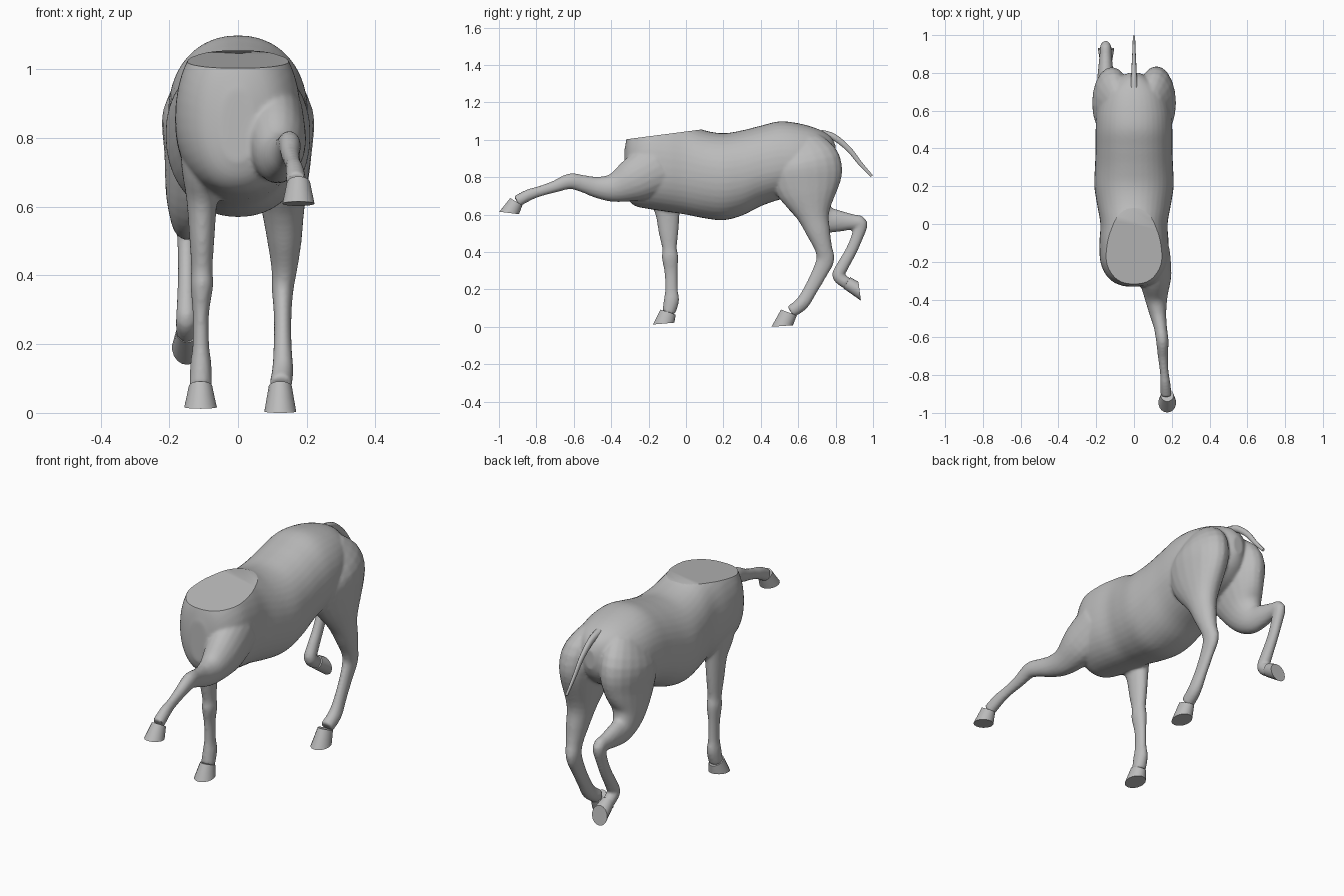
import bpy, bmesh, math
from mathutils import Vector

cube = bpy.data.objects.get("Cube")
if cube:
    bpy.data.objects.remove(cube)

GREY = (0.5, 0.5, 0.5, 1.0)
mat = bpy.data.materials.new("plain grey")
mat.use_nodes = True
mat.diffuse_color = GREY
bsdf = mat.node_tree.nodes["Principled BSDF"]
bsdf.inputs["Base Color"].default_value = GREY
bsdf.inputs["Roughness"].default_value = 0.7


def spline(rows, steps):
    """Resample rows of numbers with a Catmull-Rom curve."""
    out = []
    for i in range(len(rows) - 1):
        p0, p1, p2, p3 = (rows[max(0, min(len(rows) - 1, i + k))] for k in (-1, 0, 1, 2))
        for s in range(steps):
            t = s / steps
            out.append([0.5 * (2 * b + (c - a) * t + (2 * a - 5 * b + 4 * c - d) * t * t
                               + (3 * b - a - 3 * c + d) * t ** 3)
                        for a, b, c, d in zip(p0, p1, p2, p3)])
    out.append(list(rows[-1]))
    return out


def skin(bm, rings):
    """Bridge a list of closed rings and cap both ends."""
    loops = [[bm.verts.new(p) for p in ring] for ring in rings]
    n = len(loops[0])
    faces = [bm.faces.new(loops[0]), bm.faces.new(loops[-1][::-1])]
    for a, b in zip(loops, loops[1:]):
        for i in range(n):
            faces.append(bm.faces.new((a[i], b[i], b[(i + 1) % n], a[(i + 1) % n])))
    bmesh.ops.recalc_face_normals(bm, faces=faces)


def limb(bm, stations, steps=4, sides=20):
    """Tube through (x, y, z, half width, half depth), bending in the side plane."""
    pts = spline(stations, steps)
    rings = []
    for i, (x, y, z, rx, r) in enumerate(pts):
        a, b = pts[max(i - 1, 0)], pts[min(i + 1, len(pts) - 1)]
        t = Vector((0, b[1] - a[1], b[2] - a[2])).normalized()
        n = Vector((0, -t.z, t.y))
        rings.append([Vector((x + rx * math.cos(w), y, z)) + n * r * math.sin(w)
                      for w in (math.tau * k / sides for k in range(sides))])
    skin(bm, rings)


def trunk(bm, stations, sides=40):
    """Barrel through (y, top z, widest z, bottom z, half width)."""
    rings = []
    for y, zt, zc, zb, w in spline(stations, 4):
        ring = []
        for k in range(sides):
            a = math.tau * k / sides
            c, s = math.cos(a), math.sin(a)
            h = zt - zc if s > 0 else zc - zb
            ring.append((math.copysign(abs(c) ** 0.93, c) * w, y,
                         zc + math.copysign(abs(s) ** 0.93, s) * h))
        rings.append(ring)
    skin(bm, rings)


def make_object(name, bm):
    me = bpy.data.meshes.new(name)
    bm.to_mesh(me)
    bm.free()
    me.materials.append(mat)
    ob = bpy.data.objects.new(name, me)
    bpy.context.collection.objects.link(ob)
    return ob


def smooth(ob, angle):
    bpy.ops.object.select_all(action='DESELECT')
    ob.select_set(True)
    bpy.context.view_layer.objects.active = ob
    bpy.ops.object.shade_smooth_by_angle(angle=math.radians(angle))


body = bmesh.new()

# Barrel, chest and croup
trunk(body, [
    (-0.33, 0.94, 0.83, 0.73, 0.05), (-0.31, 1.03, 0.85, 0.68, 0.105),
    (-0.27, 1.08, 0.86, 0.645, 0.148), (-0.2, 1.12, 0.86, 0.63, 0.178),
    (-0.1, 1.12, 0.85, 0.615, 0.183), (0.0, 1.09, 0.84, 0.60, 0.178),
    (0.1, 1.05, 0.82, 0.58, 0.195), (0.2, 1.035, 0.81, 0.57, 0.21),
    (0.3, 1.05, 0.82, 0.595, 0.207), (0.4, 1.075, 0.85, 0.645, 0.203),
    (0.5, 1.098, 0.87, 0.68, 0.203), (0.6, 1.088, 0.88, 0.71, 0.195),
    (0.7, 1.06, 0.90, 0.75, 0.16), (0.77, 1.02, 0.92, 0.81, 0.08),
    (0.80, 0.97, 0.92, 0.87, 0.03)])

# Standing foreleg
limb(body, [
    (-0.10, -0.14, 0.86, 0.07, 0.12), (-0.105, -0.12, 0.72, 0.06, 0.10),
    (-0.105, -0.10, 0.62, 0.045, 0.068), (-0.105, -0.093, 0.5, 0.036, 0.052),
    (-0.105, -0.088, 0.42, 0.031, 0.039), (-0.105, -0.085, 0.37, 0.033, 0.044),
    (-0.108, -0.08, 0.29, 0.024, 0.035), (-0.108, -0.078, 0.2, 0.024, 0.034),
    (-0.108, -0.078, 0.14, 0.031, 0.041), (-0.109, -0.093, 0.075, 0.033, 0.035)])

# Outstretched foreleg
limb(body, [
    (0.10, -0.14, 0.86, 0.09, 0.14), (0.11, -0.27, 0.79, 0.088, 0.12),
    (0.115, -0.38, 0.745, 0.063, 0.08), (0.125, -0.47, 0.745, 0.046, 0.058),
    (0.14, -0.55, 0.765, 0.035, 0.046), (0.15, -0.62, 0.778, 0.033, 0.042),
    (0.153, -0.70, 0.75, 0.027, 0.032), (0.16, -0.78, 0.725, 0.023, 0.028),
    (0.165, -0.84, 0.705, 0.027, 0.031), (0.17, -0.905, 0.67, 0.03, 0.032)])

# Standing hind leg
limb(body, [
    (0.08, 0.60, 0.99, 0.075, 0.12), (0.113, 0.635, 0.88, 0.105, 0.19),
    (0.122, 0.65, 0.75, 0.092, 0.178), (0.13, 0.68, 0.6, 0.064, 0.09),
    (0.135, 0.71, 0.5, 0.05, 0.063), (0.135, 0.735, 0.42, 0.038, 0.047),
    (0.13, 0.745, 0.36, 0.032, 0.048), (0.13, 0.715, 0.29, 0.026, 0.042),
    (0.13, 0.667, 0.2, 0.026, 0.037), (0.13, 0.62, 0.125, 0.031, 0.037),
    (0.124, 0.56, 0.08, 0.033, 0.034)])

# Raised hind leg
limb(body, [
    (-0.08, 0.60, 0.99, 0.075, 0.12), (-0.113, 0.635, 0.88, 0.105, 0.19),
    (-0.122, 0.65, 0.75, 0.092, 0.17), (-0.14, 0.68, 0.64, 0.07, 0.11),
    (-0.148, 0.74, 0.578, 0.05, 0.076), (-0.15, 0.82, 0.565, 0.04, 0.057),
    (-0.15, 0.89, 0.56, 0.033, 0.042), (-0.15, 0.933, 0.55, 0.03, 0.038),
    (-0.15, 0.915, 0.48, 0.026, 0.032), (-0.15, 0.88, 0.4, 0.025, 0.031),
    (-0.15, 0.835, 0.32, 0.028, 0.033), (-0.15, 0.815, 0.27, 0.031, 0.033),
    (-0.15, 0.865, 0.23, 0.03, 0.032)])

# Fuse the body parts into one skin
body_ob = make_object("body_and_legs", body)
bpy.context.view_layer.objects.active = body_ob
mod = body_ob.modifiers.new("fuse", 'REMESH')
mod.mode = 'VOXEL'
mod.voxel_size = 0.008
relax = body_ob.modifiers.new("relax", 'SMOOTH')
relax.factor = 0.5
relax.iterations = 5
for name in ("fuse", "relax"):
    bpy.ops.object.modifier_apply(modifier=name)

# Flat cut at the base of the neck
bm = bmesh.new()
bm.from_mesh(body_ob.data)
cut = bmesh.ops.bisect_plane(bm, geom=bm.verts[:] + bm.edges[:] + bm.faces[:],
                             plane_co=(0, -0.3, 1.005), plane_no=(0, -0.13, 1),
                             clear_outer=True)
rim = [e for e in cut["geom_cut"] if isinstance(e, bmesh.types.BMEdge)]
bmesh.ops.holes_fill(bm, edges=rim, sides=0)
for f in bm.faces:
    f.material_index = 0
bm.to_mesh(body_ob.data)
bm.free()
if not body_ob.data.materials:
    body_ob.data.materials.append(mat)
smooth(body_ob, 40)

# Tail
bm = bmesh.new()
limb(bm, [(0, 0.72, 1.035, 0.02, 0.02), (0, 0.79, 1.015, 0.015, 0.018),
          (0, 0.87, 0.95, 0.011, 0.015), (0, 0.93, 0.875, 0.008, 0.012),
          (0, 0.993, 0.805, 0.006, 0.008)], sides=10)
smooth(make_object("tail", bm), 50)


def hoof(name, x, top, sole, w_top, w_sole, sides=18):
    """Hoof from (front y, z, back y, z) of its crown and of its flat sole."""
    rings = []
    for t in (0, 0.5, 0.85, 1):
        fy, fz, by, bz = (a + (b - a) * t for a, b in zip(top, sole))
        w = w_top + (w_sole - w_top) * t
        front, back = Vector((x, fy, fz)), Vector((x, by, bz))
        mid, half = (front + back) / 2, (front - back) / 2
        rings.append([mid + half * math.cos(a) + Vector((w * math.sin(a), 0, 0))
                      for a in (math.tau * k / sides for k in range(sides))])
    bm = bmesh.new()
    skin(bm, rings)
    smooth(make_object(name, bm), 40)


# Hooves
hoof("standing_fore_hoof", -0.109, (-0.137, 0.092, -0.055, 0.065),
     (-0.177, 0.012, -0.062, 0.022), 0.034, 0.048)
hoof("outstretched_fore_hoof", 0.176, (-0.94, 0.688, -0.875, 0.65),
     (-0.998, 0.615, -0.893, 0.602), 0.034, 0.047)
hoof("standing_hind_hoof", 0.123, (0.508, 0.092, 0.592, 0.06),
     (0.457, 0.0, 0.572, 0.008), 0.034, 0.047)
hoof("raised_hind_hoof", -0.148, (0.842, 0.205, 0.878, 0.265),
     (0.935, 0.14, 0.922, 0.24), 0.032, 0.044)
